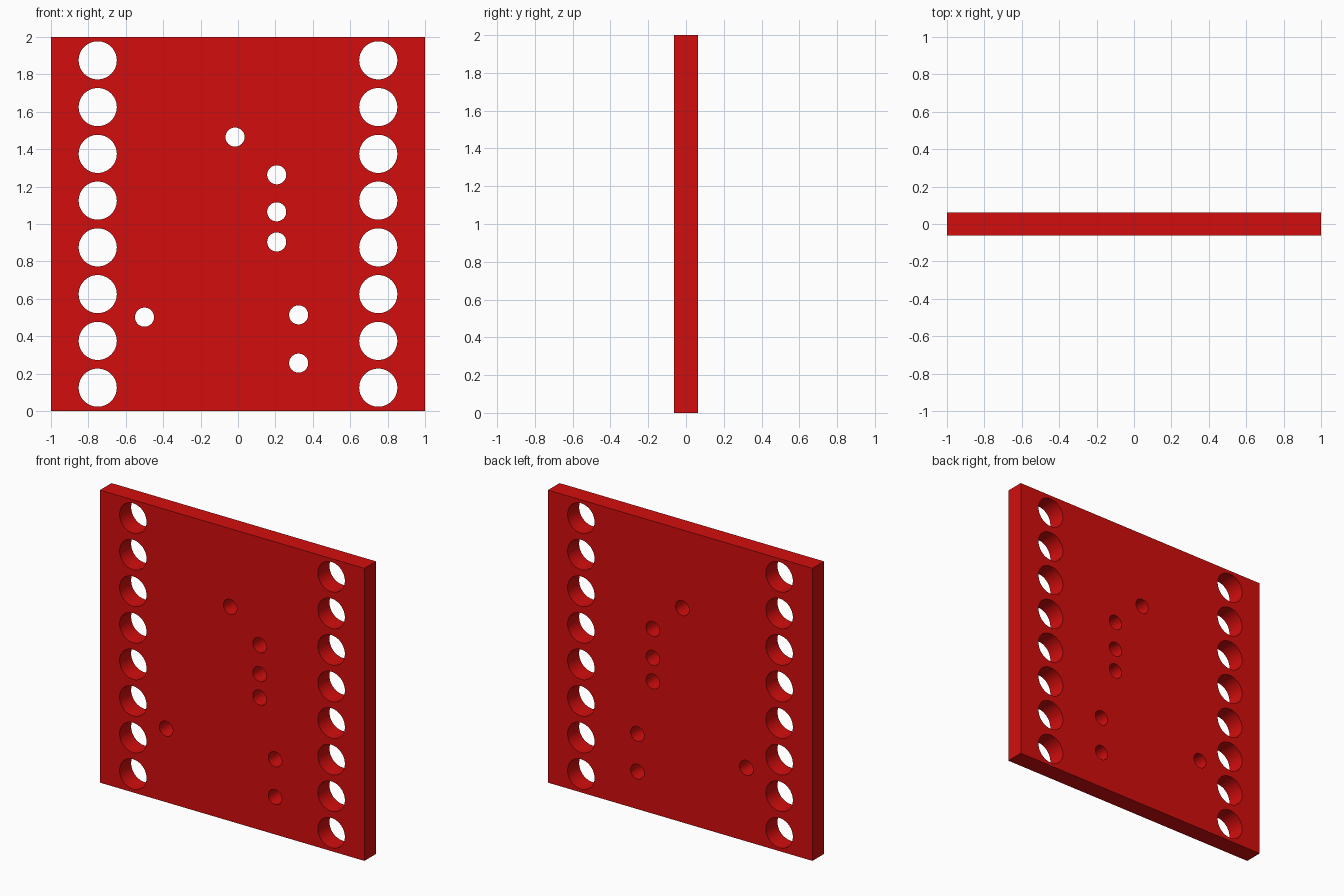
import bpy, bmesh
from math import radians
from mathutils import Matrix

if "Cube" in bpy.data.objects:
    bpy.data.objects.remove(bpy.data.objects["Cube"])

THICK = 0.125

# Flat square plate
bpy.ops.mesh.primitive_cube_add(size=1, location=(0, 0, 1))
plate = bpy.context.object
plate.name = "perforated_plate"
plate.scale = (2, THICK, 2)
bpy.ops.object.transform_apply(location=True, rotation=True, scale=True)

# Hole positions: two edge columns of large holes, scattered small holes
large = [(side * 0.75, 0.125 + 0.25 * i, 0.102) for side in (-1, 1) for i in range(8)]
small = [(x, z, 0.051) for x, z in (
    (-0.016, 1.465), (0.207, 1.263), (0.207, 1.065), (0.207, 0.904),
    (0.324, 0.514), (0.324, 0.256), (-0.5, 0.502))]

# One cutter mesh holding every drill cylinder
bm = bmesh.new()
for x, z, r in large + small:
    bmesh.ops.create_cone(
        bm, cap_ends=True, segments=48, radius1=r, radius2=r, depth=THICK * 3,
        matrix=Matrix.Translation((x, 0, z)) @ Matrix.Rotation(radians(90), 4, 'X'))
mesh = bpy.data.meshes.new("hole_cutter")
bm.to_mesh(mesh)
bm.free()
cutter = bpy.data.objects.new("hole_cutter", mesh)
bpy.context.collection.objects.link(cutter)
cutter.hide_render = True

# Drill the plate
mod = plate.modifiers.new("holes", 'BOOLEAN')
mod.operation = 'DIFFERENCE'
mod.solver = 'EXACT'
mod.object = cutter
bpy.context.view_layer.objects.active = plate
bpy.ops.object.modifier_apply(modifier=mod.name)
bpy.data.objects.remove(cutter)

# Red finish, round bores with crisp edges
red = bpy.data.materials.new("red")
red.diffuse_color = (0.65, 0.004, 0.004, 1)
red.use_nodes = True
red.node_tree.nodes["Principled BSDF"].inputs["Base Color"].default_value = red.diffuse_color
plate.data.materials.clear()
plate.data.materials.append(red)
bpy.ops.object.shade_smooth_by_angle(angle=radians(30))
